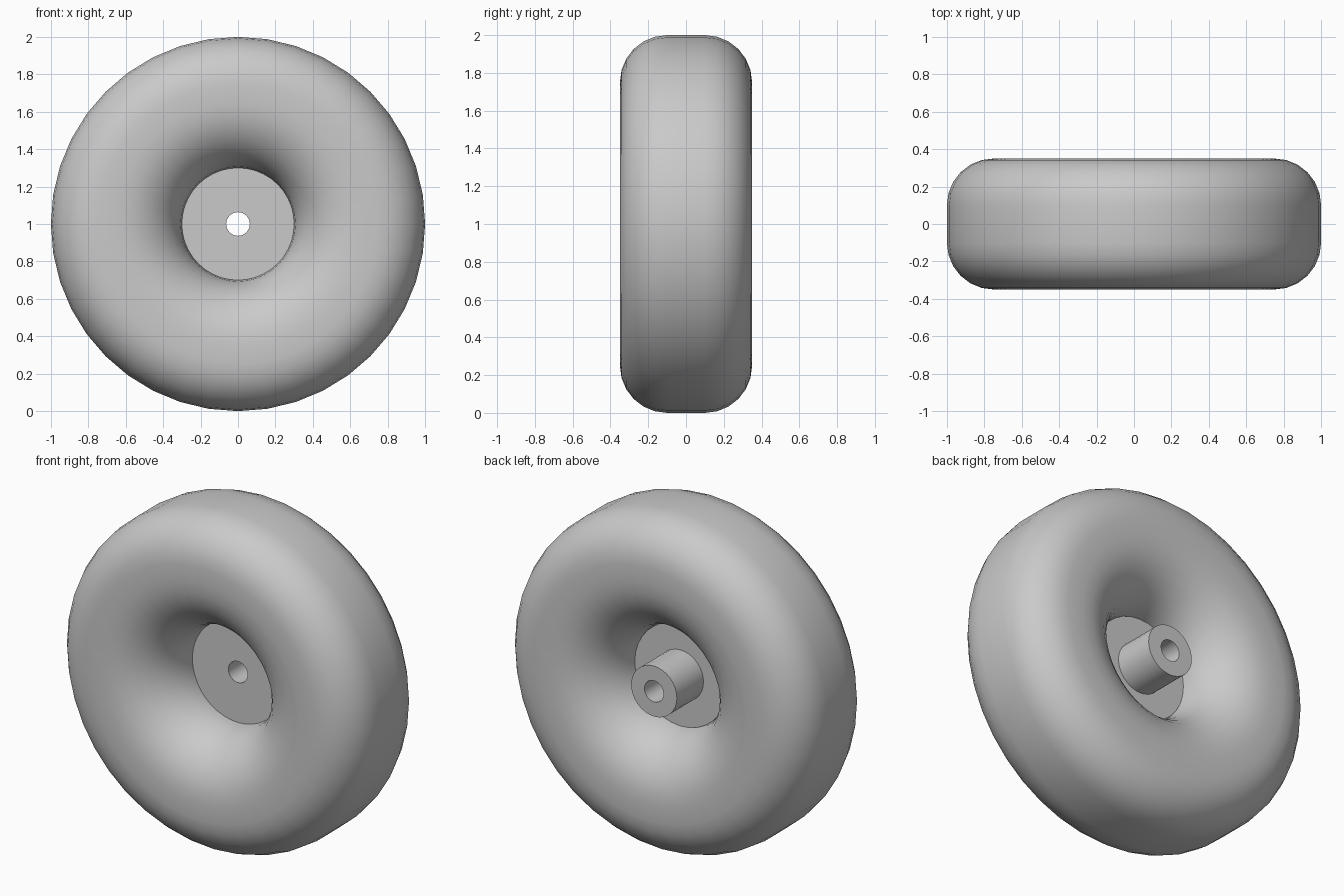
import bpy, bmesh
from math import sin, cos, pi, radians

cube = bpy.data.objects.get("Cube")
if cube:
    bpy.data.objects.remove(cube, do_unlink=True)

grey = bpy.data.materials.new("grey")
grey.use_nodes = True
colour = (0.59, 0.59, 0.59, 1)
grey.diffuse_color = colour
grey.node_tree.nodes["Principled BSDF"].inputs["Base Color"].default_value = colour


def lathe(name, profile, sides):
    """Spin a closed (radius, y) profile around the wheel axle."""
    bm = bmesh.new()
    rings = []
    for i in range(sides):
        a = 2 * pi * i / sides
        rings.append([bm.verts.new((r * sin(a), y, 1 + r * cos(a))) for r, y in profile])
    n = len(profile)
    for i in range(sides):
        a, b = rings[i], rings[(i + 1) % sides]
        for j in range(n):
            k = (j + 1) % n
            bm.faces.new((a[j], a[k], b[k], b[j]))
    bmesh.ops.recalc_face_normals(bm, faces=bm.faces)
    mesh = bpy.data.meshes.new(name)
    bm.to_mesh(mesh)
    bm.free()
    mesh.materials.append(grey)
    obj = bpy.data.objects.new(name, mesh)
    bpy.context.collection.objects.link(obj)
    bpy.ops.object.select_all(action='DESELECT')
    obj.select_set(True)
    bpy.context.view_layer.objects.active = obj
    bpy.ops.object.shade_smooth_by_angle(angle=radians(50))
    return obj


def arc(r, y, radius, start, sweep, steps):
    """Circular arc in the tyre section."""
    return [(r + radius * cos(start + sweep * i / steps),
             y + radius * sin(start + sweep * i / steps)) for i in range(steps + 1)]


# Tyre: flat tread with round shoulders, and a half round inner side
section = (arc(0.75, 0.1, 0.25, 0, pi / 2, 6)
           + arc(0.65, 0, 0.35, pi / 2, pi, 16)
           + arc(0.75, -0.1, 0.25, 3 * pi / 2, pi / 2, 6))
lathe("tyre", section, 40)

# Hub: thin disc with an axle sleeve at the back and a bore through both
lathe("hub", [(0.063, 0), (0.302, 0), (0.302, 0.05), (0.15, 0.05),
              (0.15, 0.3), (0.063, 0.3)], 32)
